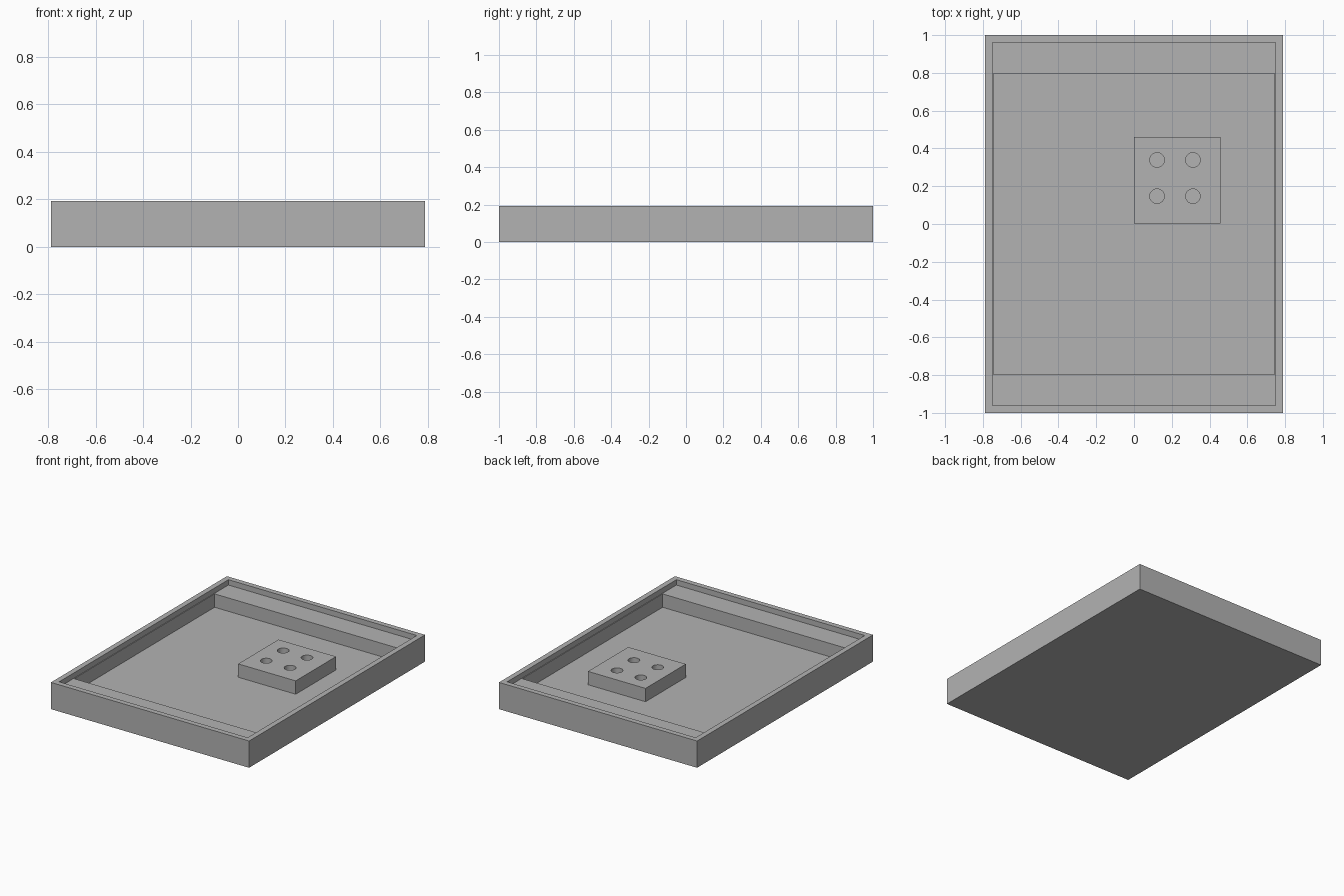
import bpy
import bmesh

cube = bpy.data.objects.get("Cube")
if cube:
    bpy.data.objects.remove(cube, do_unlink=True)

U = 2 / 52                      # design unit: wall thickness
HEIGHT, LEDGE, FLOOR = 5 * U, 4 * U, 1.5 * U

grey = bpy.data.materials.new("plain grey")
grey.use_nodes = True
colour = (0.45, 0.45, 0.45, 1)
grey.diffuse_color = colour
grey.node_tree.nodes["Principled BSDF"].inputs["Base Color"].default_value = colour


def add_object(name, bm):
    bmesh.ops.recalc_face_normals(bm, faces=bm.faces)
    mesh = bpy.data.meshes.new(name)
    bm.to_mesh(mesh)
    bm.free()
    mesh.materials.append(grey)
    obj = bpy.data.objects.new(name, mesh)
    bpy.context.collection.objects.link(obj)
    return obj


def stacked_rectangles(name, rings):
    """Closed solid through centred rectangles (half x, half y, z)."""
    bm = bmesh.new()
    loops = [[bm.verts.new((sx * hx, sy * hy, z))
              for sx, sy in ((-1, -1), (1, -1), (1, 1), (-1, 1))]
             for hx, hy, z in rings]
    for a, b in zip(loops, loops[1:]):
        for i in range(4):
            j = (i + 1) % 4
            bm.faces.new((a[i], a[j], b[j], b[i]))
    bm.faces.new(loops[0][::-1])
    bm.faces.new(loops[-1])
    return add_object(name, bm)


# Tray: outer wall, rim, shallow recess, end ledges and sunken floor
wall_x, wall_y = 20.5 * U, 26 * U
stacked_rectangles("tray", [
    (wall_x, wall_y, 0),
    (wall_x, wall_y, HEIGHT),
    (wall_x - U, wall_y - U, HEIGHT),
    (wall_x - U, wall_y - U, LEDGE),
    (0.745, 0.798, LEDGE),
    (0.745, 0.798, FLOOR),
])

# Square mounting block standing on the floor
side = 0.458
block = stacked_rectangles("mounting_block", [
    (side / 2, side / 2, FLOOR),
    (side / 2, side / 2, LEDGE),
])
block.location = (side / 2, side / 2 + 0.002, 0)

# Four round holes through the block
bm = bmesh.new()
for x in (0.122, 0.312):
    for y in (0.147, 0.339):
        made = bmesh.ops.create_cone(bm, cap_ends=True, segments=48,
                                     radius1=U, radius2=U, depth=0.4)
        bmesh.ops.translate(bm, verts=made["verts"], vec=(x, y, LEDGE))
cutter = add_object("hole_cutter", bm)
cutter.hide_render = True
cutter.hide_viewport = True

cut = block.modifiers.new("holes", 'BOOLEAN')
cut.operation = 'DIFFERENCE'
cut.solver = 'EXACT'
cut.object = cutter

# Smooth hole walls, crisp edges
bpy.context.view_layer.update()
baked = bpy.data.meshes.new_from_object(
    block.evaluated_get(bpy.context.evaluated_depsgraph_get()))
block.modifiers.clear()
block.data = baked
bpy.data.objects.remove(cutter, do_unlink=True)
bpy.ops.object.select_all(action='DESELECT')
block.select_set(True)
bpy.context.view_layer.objects.active = block
bpy.ops.object.shade_smooth_by_angle()
